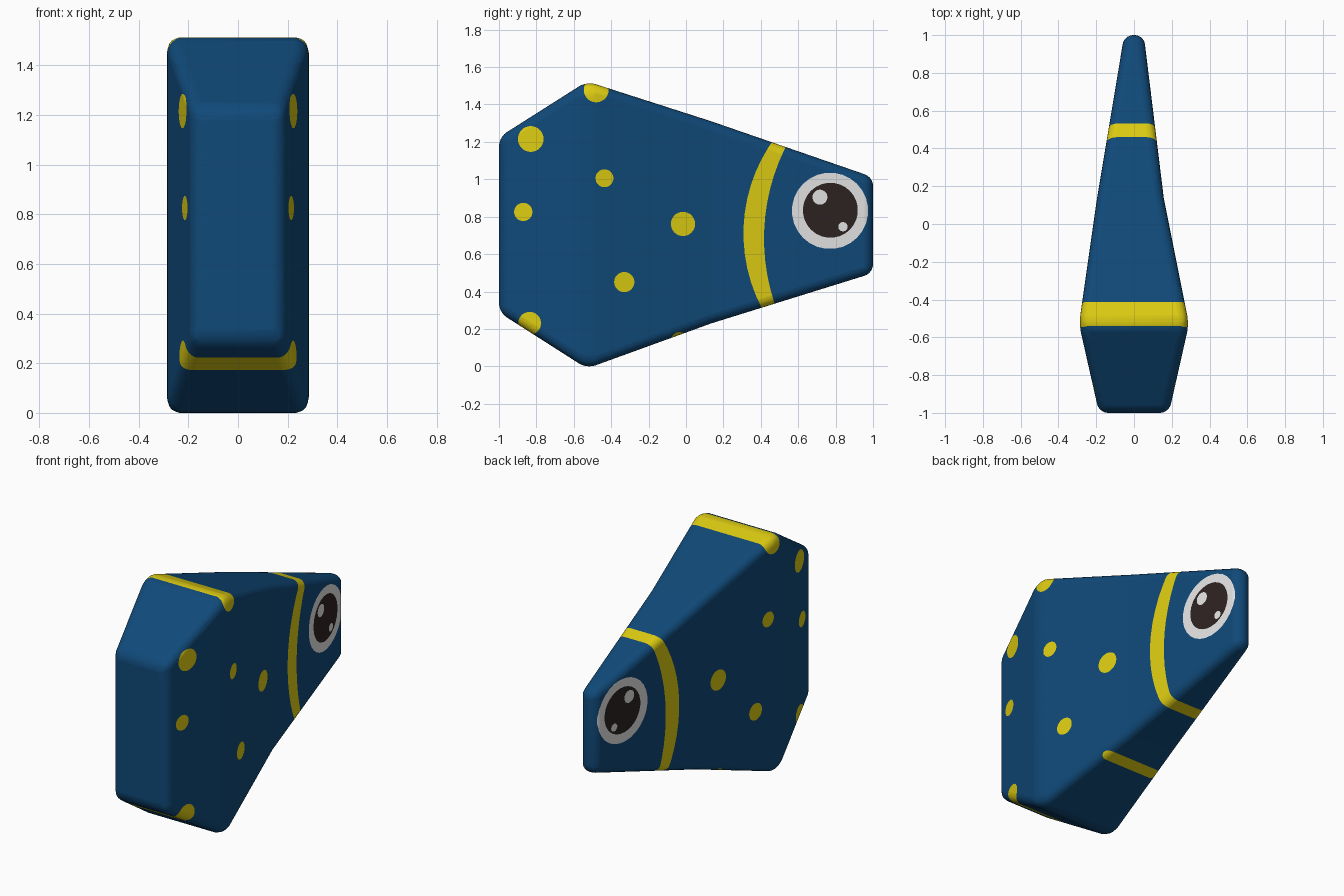
import bpy, bmesh, math
from mathutils import Vector

if "Cube" in bpy.data.objects:
    bpy.data.objects.remove(bpy.data.objects["Cube"])

# Flat colours
COLOURS = [("deep blue", (0.005, 0.067, 0.19)), ("yellow", (0.72, 0.60, 0.006)),
           ("white", (0.78, 0.78, 0.78)), ("dark brown", (0.027, 0.016, 0.016))]
BLUE, YELLOW, WHITE, DARK = range(4)

# Body cross-sections from front to tail: y, x left, x right, z low, z high
SECTIONS = [(-1.0, -0.185, 0.185, 0.295, 1.232),
            (-0.53, -0.291, 0.291, -0.005, 1.53),
            (0.14, -0.195, 0.157, 0.238, 1.315),
            (1.0, -0.052, 0.052, 0.505, 1.018)]

bm = bmesh.new()
rings = [[bm.verts.new((x, y, z)) for x, z in ((a, lo), (b, lo), (b, hi), (a, hi))]
         for y, a, b, lo, hi in SECTIONS]
for r, s in zip(rings, rings[1:]):
    for i in range(4):
        j = (i + 1) % 4
        bm.faces.new((r[i], r[j], s[j], s[i]))
bm.faces.new(rings[0])
bm.faces.new(rings[-1])
bmesh.ops.recalc_face_normals(bm, faces=bm.faces)

# Round the strong edges, keep the big panels flat
hard = [e for e in bm.edges if e.calc_face_angle() > math.radians(12)]
rounded = bmesh.ops.bevel(bm, geom=hard, offset=0.047, segments=5, profile=0.5,
                          affect='EDGES', clamp_overlap=True)
for f in rounded['faces']:
    f.smooth = True


def paint_disc(y, z, radius, colour, sides=28):
    """Cut a disc, projected through the body along x, and colour the faces in it."""
    faces = list(bm.faces)
    inset = radius * math.cos(math.pi / sides)
    for k in range(sides):
        a = 2 * math.pi * k / sides
        n = Vector((0, math.cos(a), math.sin(a)))
        p = Vector((0, y, z)) + n * inset
        geom = set(faces)
        for f in faces:
            geom.update(f.edges)
            geom.update(f.verts)
        cut = bmesh.ops.bisect_plane(bm, geom=list(geom), dist=1e-5, plane_co=p, plane_no=n)
        faces = [f for f in cut['geom'] if isinstance(f, bmesh.types.BMFace)
                 and (f.calc_center_median() - p).dot(n) < 0]
        if not faces:
            return
    for f in faces:
        f.material_index = colour


# Curved band: a large yellow disc with a larger blue one over it
paint_disc(1.168, 0.717, 0.861, YELLOW, 72)
paint_disc(1.51, 0.69, 1.093, BLUE, 90)

# Yellow spots
for y, z, r in [(-0.48, 1.485, 0.067), (-0.83, 1.222, 0.069), (-0.87, 0.832, 0.049),
                (-0.436, 1.012, 0.048), (-0.016, 0.768, 0.065), (-0.33, 0.457, 0.054),
                (-0.836, 0.237, 0.061), (-0.035, 0.145, 0.045)]:
    paint_disc(y, z, r, YELLOW)

# Eyes: white, pupil and two highlights
for y, z, r, c in [(0.77, 0.838, 0.204, WHITE), (0.772, 0.841, 0.147, DARK),
                   (0.716, 0.911, 0.04, WHITE), (0.839, 0.753, 0.025, WHITE)]:
    paint_disc(y, z, r, c)

# Stand on the ground
low = min(v.co.z for v in bm.verts)
bmesh.ops.translate(bm, verts=bm.verts, vec=(0, 0, -low))

mesh = bpy.data.meshes.new("fish_body")
bm.to_mesh(mesh)
bm.free()
for name, rgb in COLOURS:
    m = bpy.data.materials.new(name)
    m.diffuse_color = (*rgb, 1)
    m.use_nodes = True
    m.node_tree.nodes["Principled BSDF"].inputs["Base Color"].default_value = m.diffuse_color
    mesh.materials.append(m)
bpy.context.collection.objects.link(bpy.data.objects.new("fish_body", mesh))
